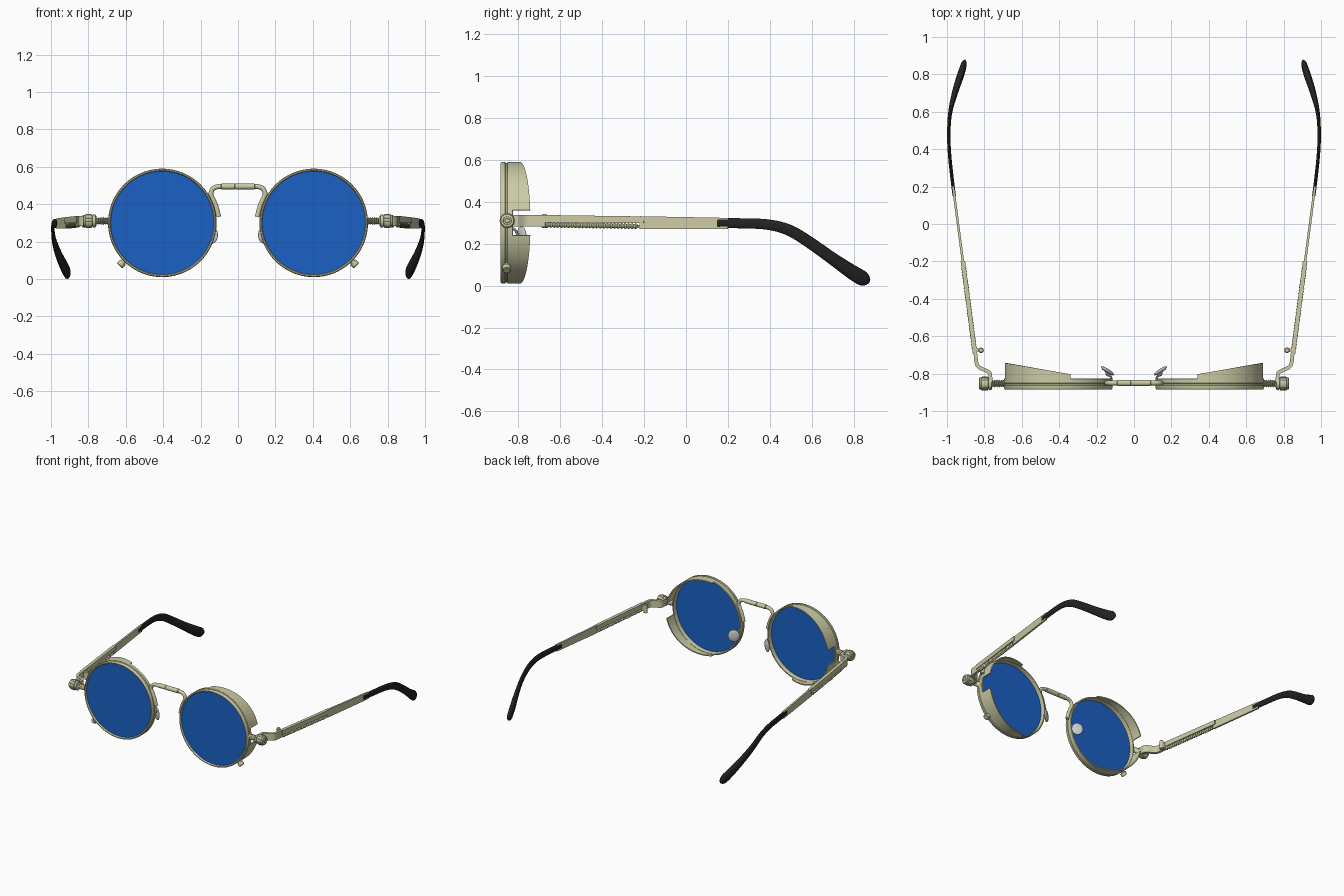
import bpy, bmesh
from math import sin, cos, pi, radians
from mathutils import Vector

if "Cube" in bpy.data.objects:
    bpy.data.objects.remove(bpy.data.objects["Cube"])


def material(name, rgb):
    m = bpy.data.materials.new(name)
    m.diffuse_color = (*rgb, 1)
    m.use_nodes = True
    m.node_tree.nodes["Principled BSDF"].inputs["Base Color"].default_value = m.diffuse_color
    return m


METAL = material("pale_metal", (0.60, 0.60, 0.38))
BLUE = material("blue_lens", (0.011, 0.12, 0.55))
BLACK = material("black_rubber", (0.016, 0.016, 0.016))
PAD = material("pad_grey", (0.6, 0.6, 0.6))


def skin(name, rings, mat, cyclic=False, mirror=True, angle=35):
    """Join closed rings of points into a solid, mirrored across x = 0."""
    bm = bmesh.new()
    vs = [[bm.verts.new(p) for p in r] for r in rings]
    n, k = len(vs), len(vs[0])
    for i in range(n if cyclic else n - 1):
        a, b = vs[i], vs[(i + 1) % n]
        for j in range(k):
            bm.faces.new((a[j], a[(j + 1) % k], b[(j + 1) % k], b[j]))
    if not cyclic:
        bm.faces.new(vs[0])
        bm.faces.new(vs[-1])
    bmesh.ops.recalc_face_normals(bm, faces=bm.faces)
    me = bpy.data.meshes.new(name)
    bm.to_mesh(me)
    bm.free()
    ob = bpy.data.objects.new(name, me)
    bpy.context.collection.objects.link(ob)
    me.materials.append(mat)
    bpy.ops.object.select_all(action='DESELECT')
    ob.select_set(True)
    bpy.context.view_layer.objects.active = ob
    bpy.ops.object.shade_smooth_by_angle(angle=radians(angle))
    if mirror:
        ob.modifiers.new("mirror", 'MIRROR').use_mirror_merge = False
    return ob


def lathe(name, profile, origin, axis, mat=METAL, segs=20, **kw):
    """Turn (position, radius) pairs around an axis."""
    q = Vector(axis).to_track_quat('Z', 'Y')
    rings = [[Vector(origin) + q @ Vector((r * cos(2 * pi * j / segs), r * sin(2 * pi * j / segs), p))
              for j in range(segs)] for p, r in profile]
    return skin(name, rings, mat, **kw)


def smooth_path(pts, steps):
    """Catmull-Rom through points of any dimension."""
    out = []
    for i in range(len(pts) - 1):
        q = [pts[max(i - 1, 0)], pts[i], pts[i + 1], pts[min(i + 2, len(pts) - 1)]]
        for s in range(steps):
            t = s / steps
            out.append([0.5 * (2 * b + (c - a) * t + (2 * a - 5 * b + 4 * c - d) * t * t
                               + (3 * b - a - 3 * c + d) * t ** 3) for a, b, c, d in zip(*q)])
    return out + [list(pts[-1])]


def sweep(name, pts, mat=METAL, up=(0, 0, 1), sides=12, steps=5, **kw):
    """Sweep an ellipse (or a box when sides is 4) along (x, y, z, half width, half height)."""
    path = smooth_path(pts, steps) if steps > 1 else pts
    if sides == 4:
        sec = [(-1, -1), (1, -1), (1, 1), (-1, 1)]
    else:
        sec = [(cos(2 * pi * j / sides), sin(2 * pi * j / sides)) for j in range(sides)]
    P = [Vector(p[:3]) for p in path]
    rings = []
    for i, p in enumerate(path):
        t = (P[min(i + 1, len(P) - 1)] - P[max(i - 1, 0)]).normalized()
        s = t.cross(Vector(up)).normalized()
        n = s.cross(t)
        rings.append([P[i] + s * u * p[3] + n * v * p[4] for u, v in sec])
    return skin(name, rings, mat, **kw)


CX, CZ, R = 0.405, 0.30, 0.29
centre = (CX, 0, CZ)

# Lens and grooved rim
lathe("lens", [(-0.872, 0.279), (-0.856, 0.279)], centre, (0, 1, 0), BLUE, 64)
lathe("lens_rim", [(-0.878, 0.276), (-0.884, 0.280), (-0.884, 0.286), (-0.878, R), (-0.863, R),
                   (-0.861, 0.286), (-0.853, 0.286), (-0.851, R), (-0.828, R), (-0.825, 0.287),
                   (-0.825, 0.280), (-0.850, 0.276)],
      centre, (0, 1, 0), METAL, 64, cyclic=True)

# Side shields: two tapered arcs with a gap at the hinge
for label, sign in (("upper", 1), ("lower", -1)):
    rings = []
    for i in range(29):
        a = radians(12 + (103 - 12) * i / 28)
        c, s = cos(a), sin(a) * sign
        back = -0.742 - 0.172 * R * (1 - c)
        rings.append([(CX + r * c, y, CZ + r * s)
                      for r, y in ((R, -0.845), (R, back), (0.282, back), (0.282, -0.845))])
    skin(label + "_side_shield", rings, METAL)

# Rim closing screw on the lower outer edge
d = Vector((1, 0, -1)).normalized()
lathe("rim_screw", [(0.28, 0.014), (0.297, 0.014), (0.298, 0.021), (0.32, 0.021), (0.323, 0.017)],
      (CX, -0.856, CZ), d, segs=16)

# Bridge wire following the rims, with a centre sleeve
sweep("bridge", [(x, -0.85, z, 0.013, 0.013) for x, z in
                 ((0, 0.495), (0.06, 0.495), (0.105, 0.494), (0.134, 0.482), (0.145, 0.452),
                  (0.132, 0.422), (0.117, 0.385), (0.103, 0.332))], up=(0, 1, 0))
lathe("bridge_sleeve", [(-0.09, 0.013), (-0.088, 0.0165), (-0.018, 0.0165), (-0.016, 0.0145),
                        (-0.012, 0.0145), (-0.01, 0.0165), (0.088, 0.0165), (0.09, 0.013)],
      (0, -0.85, 0.495), (1, 0, 0), segs=16, mirror=False)

# Nose pads on short wires
pad_c, pad_u = Vector((0.142, -0.785, 0.235)), Vector((-0.84, -0.54, 0))
pad_n = Vector((-0.54, 0.84, 0))
rings = []
for i in range(1, 12):
    a = pi * i / 12
    rings.append([pad_c + pad_n * (-0.011 * cos(a)) + pad_u * (0.041 * sin(a) * cos(b))
                  + Vector((0, 0, 0.047 * sin(a) * sin(b)))
                  for b in (2 * pi * j / 24 for j in range(24))])
skin("nose_pad", rings, PAD, angle=60)
sweep("nose_pad_wire", [(0.120, -0.835, 0.275, 0.006, 0.006), (0.125, -0.815, 0.265, 0.006, 0.006),
                        (0.145, -0.805, 0.245, 0.006, 0.006), (0.145, -0.788, 0.236, 0.006, 0.006)], sides=8)

# Threaded shaft and ribbed knob
HZ, HY = 0.31, -0.853
thread = [(0.685, 0.014)]
for i in range(7):
    thread += [(0.693 + i * 0.01, 0.014), (0.698 + i * 0.01, 0.021)]
lathe("hinge_thread", thread + [(0.768, 0.014)], (0, HY, HZ), (1, 0, 0), segs=16)
lathe("hinge_knob", [(0.760, 0.026), (0.762, 0.034), (0.774, 0.034), (0.775, 0.030), (0.779, 0.030),
                     (0.780, 0.036), (0.816, 0.036), (0.818, 0.033), (0.827, 0.031), (0.829, 0.027),
                     (0.829, 0.020), (0.824, 0.019), (0.824, 0.012), (0.829, 0.010)],
      (0, HY, HZ), (1, 0, 0), segs=24)
for i in range(12):
    a = 2 * pi * i / 12
    lathe(f"knob_rib_{i}", [(0.782, 0.005), (0.814, 0.005)],
          (0, HY + 0.033 * cos(a), HZ + 0.033 * sin(a)), (1, 0, 0), segs=6)

# Bent bracket from the knob to the temple
sweep("hinge_bracket", [(x, y, HZ, 0.010, 0.027) for x, y in
                        ((0.768, -0.86), (0.768, -0.815), (0.774, -0.794), (0.800, -0.780),
                         (0.832, -0.763), (0.843, -0.738), (0.847, -0.70), (0.852, -0.67))], sides=4)
lathe("hinge_pin", [(0.275, 0.010), (0.277, 0.015), (0.336, 0.015), (0.341, 0.010)],
      (0.818, -0.675, 0), (0, 0, 1), segs=16)
sweep("hinge_link", [(0.818, -0.675, HZ, 0.009, 0.022), (0.856, -0.672, HZ, 0.009, 0.022)], sides=4, steps=1)


def temple_x(y):
    return 0.852 + 0.131 * (y + 0.68)


# Temple: upper rail over a spring, then a thin flat blade
sweep("temple_rail", [(temple_x(-0.69), -0.69, 0.319, 0.012, 0.018),
                      (temple_x(-0.20), -0.20, 0.314, 0.012, 0.016)], sides=4, steps=1)
sweep("temple_blade", [(temple_x(-0.22), -0.22, 0.301, 0.0065, 0.030),
                       (temple_x(0.20), 0.20, 0.297, 0.0065, 0.026)], sides=4, steps=1)
coil = []
for i in range(26):
    coil += [(0.017 * i, 0.009), (0.017 * i + 0.0085, 0.0145)]
axis = Vector((0.131, 1, -0.015)).normalized()
lathe("temple_spring", coil + [(0.442, 0.009)], (temple_x(-0.67), -0.67, 0.290), axis, segs=12)
lathe("spring_rod", [(0, 0.006), (0.48, 0.006)], (temple_x(-0.69), -0.69, 0.290), axis, segs=8)

# Curved rubber ear tip, widening to a rounded end
sweep("ear_tip", [(0.961, 0.150, 0.298, 0.009, 0.024), (0.977, 0.28, 0.297, 0.009, 0.024),
                  (0.988, 0.40, 0.290, 0.009, 0.025), (0.990, 0.50, 0.261, 0.009, 0.027),
                  (0.982, 0.60, 0.199, 0.011, 0.028), (0.958, 0.70, 0.128, 0.016, 0.030),
                  (0.929, 0.79, 0.066, 0.019, 0.035), (0.914, 0.838, 0.037, 0.017, 0.036),
                  (0.908, 0.862, 0.026, 0.013, 0.027), (0.904, 0.876, 0.020, 0.004, 0.009)],
      BLACK, sides=16, angle=50)
